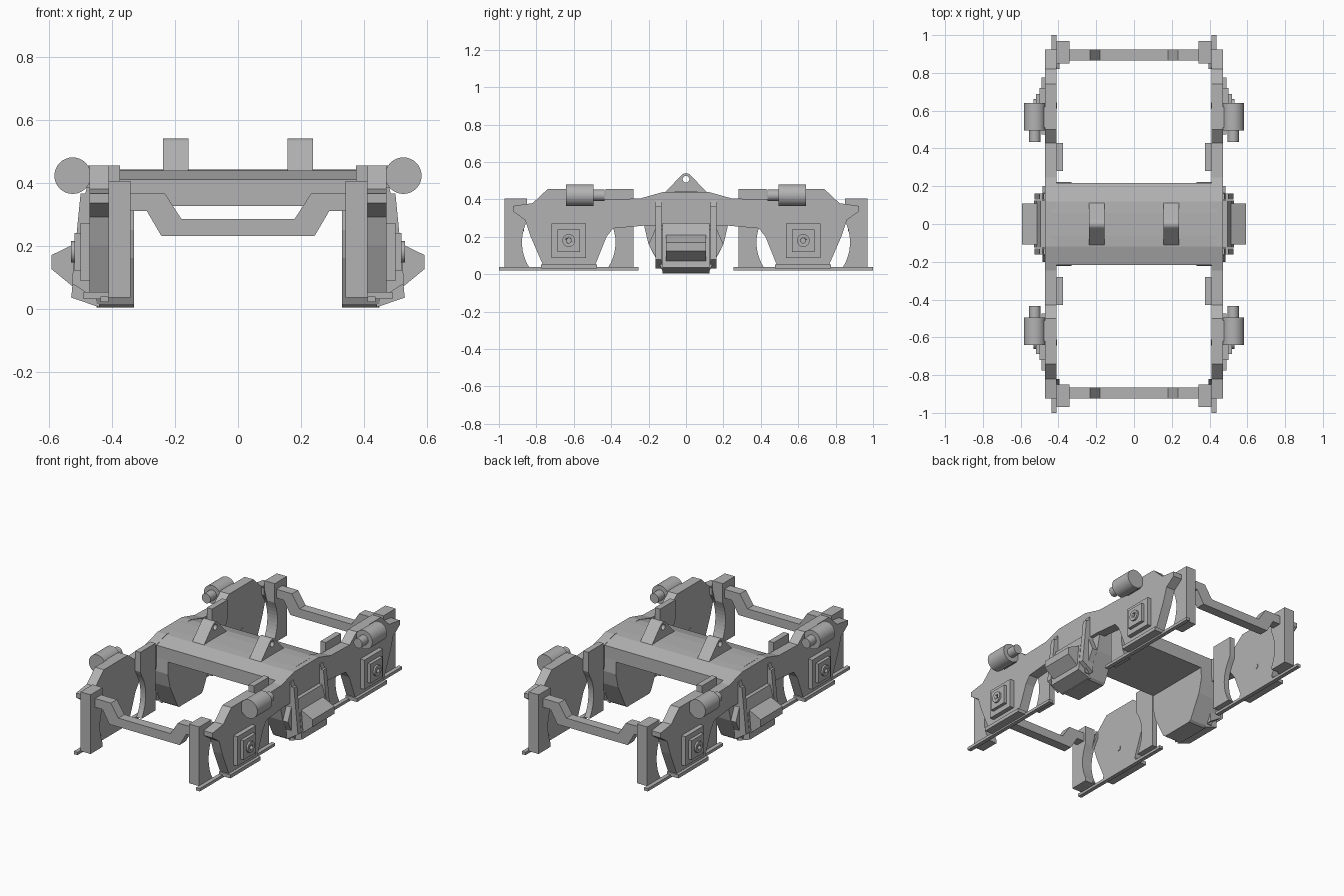
import bpy, bmesh, math
from mathutils import Matrix

cube = bpy.data.objects.get("Cube")
if cube:
    bpy.data.objects.remove(cube, do_unlink=True)

grey = bpy.data.materials.new("cast_grey")
grey.use_nodes = True
grey.diffuse_color = (0.45, 0.45, 0.45, 1)
grey.node_tree.nodes["Principled BSDF"].inputs["Base Color"].default_value = (0.45, 0.45, 0.45, 1)


def finish(name, bm, mirror="", cutter=None, smooth=False):
    """Turn a bmesh into an object, cut it, then mirror it about the centre."""
    bmesh.ops.recalc_face_normals(bm, faces=bm.faces)
    mesh = bpy.data.meshes.new(name)
    bm.to_mesh(mesh)
    bm.free()
    mesh.materials.append(grey)
    ob = bpy.data.objects.new(name, mesh)
    bpy.context.collection.objects.link(ob)
    if smooth:
        bpy.ops.object.select_all(action="DESELECT")
        ob.select_set(True)
        bpy.context.view_layer.objects.active = ob
        bpy.ops.object.shade_smooth_by_angle(angle=math.radians(35))
    if cutter:
        cut = ob.modifiers.new("cut", "BOOLEAN")
        cut.object = cutter
        cut.solver = "EXACT"
    if mirror:
        mod = ob.modifiers.new("mirror", "MIRROR")
        mod.use_axis = ("x" in mirror, "y" in mirror, False)
        mod.use_mirror_merge = False
    return ob


def prism(name, pts, axis, lo, hi, mirror="", cutter=None):
    """Extrude a (y, z) outline along x, or an (x, z) outline along y."""
    bm = bmesh.new()
    place = (lambda a, b: (lo, a, b)) if axis == "x" else (lambda a, b: (a, lo, b))
    face = bm.faces.new([bm.verts.new(place(a, b)) for a, b in pts])
    out = bmesh.ops.extrude_face_region(bm, geom=[face])
    verts = [v for v in out["geom"] if isinstance(v, bmesh.types.BMVert)]
    d = hi - lo
    bmesh.ops.translate(bm, verts=verts, vec=(d, 0, 0) if axis == "x" else (0, d, 0))
    return finish(name, bm, mirror, cutter)


def box(name, x, y, z, mirror="xy", cutter=None):
    pts = [(y[0], z[0]), (y[1], z[0]), (y[1], z[1]), (y[0], z[1])]
    return prism(name, pts, "x", x[0], x[1], mirror, cutter)


def rod(name, axis, centre, r, length, mirror="xy", cutter=None):
    bm = bmesh.new()
    turn = Matrix.Rotation(math.pi / 2, 4, "Y" if axis == "x" else "X")
    bmesh.ops.create_cone(bm, cap_ends=True, segments=32, radius1=r, radius2=r,
                          depth=length, matrix=Matrix.Translation(centre) @ turn)
    return finish(name, bm, mirror, cutter, smooth=True)


def both(half):
    """Complete an outline by reflecting its half."""
    return half + [(-a, b) for a, b in reversed(half)]


AXLE_Y, AXLE_Z = -0.627, 0.18

# Side frames with pedestals
frame_top = [(0.12, 0.44), (0.245, 0.405), (0.43, 0.40), (0.5, 0.455), (0.74, 0.455), (0.82, 0.38), (0.925, 0.365)]
frame_low = [(0.925, 0.335), (0.86, 0.29), (0.83, 0.2), (0.765, 0.05), (0.485, 0.05),
             (0.425, 0.2), (0.39, 0.245), (0.22, 0.26)]
prism("side_frame", both(frame_top + frame_low), "x", 0.411, 0.472, "x")
box("pedestal_foot", (0.411, 0.49), (-0.775, -0.475), (0.03, 0.052))
box("lower_rail", (0.411, 0.436), (-1.0, -0.255), (0.02, 0.038))


# Brake posts, their inner edges following the wheel rim
def post(name, back, edge, top, x0, x1):
    side = 1 if edge > AXLE_Y else -1
    pts = [(back, 0.035), (back, top)]
    steps = 16
    for i in range(steps + 1):
        z = top if i == 0 else 0.4 - (0.4 - 0.035) * i / steps
        rim = math.sqrt(max(0, 0.25 ** 2 - (z - 0.17) ** 2))
        pts.append((AXLE_Y + side * max(rim, abs(edge - AXLE_Y)), z))
    prism(name, pts, "x", x0, x1, "xy")


post("end_post", -0.97, -0.85, 0.405, 0.341, 0.411)
post("inner_post", -0.28, -0.43, 0.455, 0.375, 0.411)
post("end_brake_shoe", -0.9, -0.82, 0.27, 0.395, 0.411)

# Cranked end beams
beam = [(0.35, 0.365), (0.232, 0.365), (0.18, 0.285)]
beam_low = [(0.243, 0.23), (0.29, 0.31), (0.35, 0.31)]
prism("end_beam", beam + [(-x, z) for x, z in reversed(beam)]
      + [(-x, z) for x, z in reversed(beam_low)] + beam_low, "y", -0.925, -0.865, "y")

# Transom
prism("transom", both([(0.06, 0.441), (0.12, 0.438), (0.218, 0.41), (0.218, 0.325)]),
      "x", -0.44, 0.44)

# Lifting lugs with rounded, drilled tops
drill = rod("lug_drill", "x", (0.2, 0, 0.508), 0.018, 0.2, "")
drill.hide_render = True
drill.hide_set(True)
lug = [(-0.115, 0.435)]
for i in range(9):
    a = math.radians(140 - 12.5 * i)
    lug.append((0.032 * math.cos(a), 0.508 + 0.032 * math.sin(a)))
lug.append((0.115, 0.435))
prism("lifting_lug", lug, "x", 0.157, 0.238, "x", drill)

# Spring housings under the transom
prism("spring_housing", both([(0.215, 0.40), (0.222, 0.25), (0.2, 0.16), (0.125, 0.015), (0.11, 0.004)]),
      "x", 0.33, 0.45, "x")
prism("spring_cradle", [(0.44, 0.004), (0.53, 0.035), (0.528, 0.05), (0.515, 0.2), (0.495, 0.275), (0.44, 0.275)],
      "y", -0.125, 0.125, "x")
prism("spring_step", [(0.48, 0.225), (0.52, 0.205), (0.592, 0.17), (0.592, 0.125), (0.525, 0.07), (0.48, 0.07)],
      "y", -0.108, 0.108, "x")
prism("cradle_strap", [(0.45, 0.395), (0.478, 0.395), (0.485, 0.365), (0.5, 0.365), (0.528, 0.08), (0.45, 0.03)],
      "y", -0.162, -0.13, "xy")
prism("cradle_cheek", [(0.165, 0.24), (0.2, 0.16), (0.13, 0.03), (0.1, 0.03), (0.1, 0.24)],
      "x", 0.45, 0.485, "xy")

# Axle boxes with a drilled end cap
cap_drill = rod("cap_drill", "x", (0.56, AXLE_Y, AXLE_Z), 0.013, 0.09, "")
cap_drill.hide_render = True
cap_drill.hide_set(True)
for name, half, reach in (("axle_box", 0.092, 0.5), ("axle_cover", 0.06, 0.52)):
    box(name, (0.46, reach), (AXLE_Y - half, AXLE_Y + half), (AXLE_Z - half, AXLE_Z + half), cutter=cap_drill)
rod("axle_cap", "x", (0.517, AXLE_Y, AXLE_Z), 0.034, 0.028, "xy", cap_drill)
rod("axle_pin", "x", (0.411, AXLE_Y, AXLE_Z), 0.016, 0.008)

# Brake cylinders
rod("brake_cylinder", "y", (0.525, -0.568, 0.422), 0.058, 0.146)
rod("brake_piston", "y", (0.525, -0.47, 0.422), 0.03, 0.07)
box("cylinder_bracket", (0.465, 0.5), (-0.62, -0.51), (0.385, 0.455))
